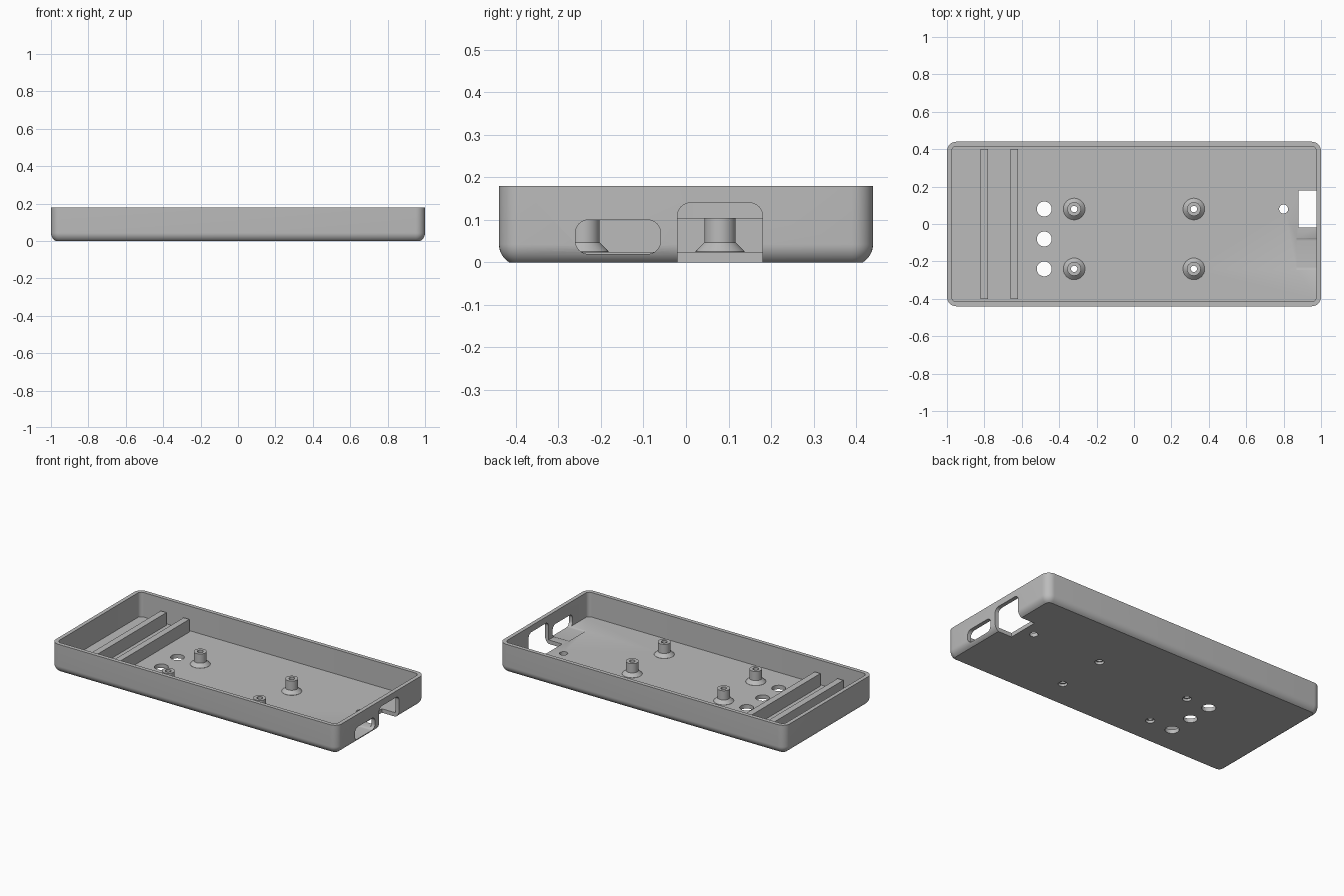
import bpy, bmesh, math
from mathutils import Matrix

if "Cube" in bpy.data.objects:
    bpy.data.objects.remove(bpy.data.objects["Cube"])

grey = bpy.data.materials.new("plastic grey")
grey.use_nodes = True
grey.diffuse_color = (0.5, 0.5, 0.5, 1)
grey.node_tree.nodes["Principled BSDF"].inputs["Base Color"].default_value = (0.5, 0.5, 0.5, 1)

WALL, FLOOR, HEIGHT = 0.025, 0.025, 0.18
HALF_X, HALF_Y, RADIUS = 1.0, 0.44, 0.05


def rounded_rect(hx, hy, r, steps=8):
    """Counter-clockwise outline of a rectangle with round corners."""
    pts = []
    for k, (sx, sy) in enumerate([(1, 1), (-1, 1), (-1, -1), (1, -1)]):
        for i in range(steps + 1):
            a = math.pi / 2 * (k + i / steps)
            pts.append((sx * (hx - r) + r * math.cos(a), sy * (hy - r) + r * math.sin(a)))
    return pts


def loft(name, sections, closed=False, matrix=Matrix()):
    """Skin equal-length rings of points; cap the ends or close the loop."""
    bm = bmesh.new()
    rings = [[bm.verts.new(p) for p in s] for s in sections]
    pairs = list(zip(rings, rings[1:])) + ([(rings[-1], rings[0])] if closed else [])
    for a, b in pairs:
        for i in range(len(a)):
            j = (i + 1) % len(a)
            bm.faces.new((a[i], a[j], b[j], b[i]))
    if not closed:
        bm.faces.new(rings[0][::-1])
        bm.faces.new(rings[-1])
    bmesh.ops.transform(bm, matrix=matrix, verts=bm.verts)
    bmesh.ops.recalc_face_normals(bm, faces=bm.faces)
    mesh = bpy.data.meshes.new(name)
    bm.to_mesh(mesh)
    bm.free()
    mesh.materials.append(grey)
    obj = bpy.data.objects.new(name, mesh)
    bpy.context.collection.objects.link(obj)
    return obj


def prism(name, outline, low, high, matrix=Matrix()):
    return loft(name, [[(x, y, z) for x, y in outline] for z in (low, high)], matrix=matrix)


def circle(r, n=32):
    return [(r * math.cos(2 * math.pi * i / n), r * math.sin(2 * math.pi * i / n)) for i in range(n)]


def activate(obj):
    bpy.ops.object.select_all(action='DESELECT')
    obj.select_set(True)
    bpy.context.view_layer.objects.active = obj


def cut(target, cutter):
    cutter.hide_render = True
    mod = target.modifiers.new("cut", 'BOOLEAN')
    mod.operation, mod.solver, mod.object = 'DIFFERENCE', 'EXACT', cutter
    activate(target)
    bpy.ops.object.modifier_apply(modifier=mod.name)
    bpy.data.objects.remove(cutter)


def smooth(obj):
    activate(obj)
    bpy.ops.object.shade_smooth_by_angle(angle=math.radians(30))


# Tray shell: rounded lower edge, straight wall, rim, hollow inside
sections = []
start, steps = 0.043, 7
for i in range(steps + 1):
    z = start * i / steps
    inset = RADIUS - math.sqrt(RADIUS ** 2 - (start - z) ** 2)
    outline = rounded_rect(HALF_X - inset, HALF_Y - inset, RADIUS - inset)
    sections.append([(x, y, z) for x, y in outline])
sections.append([(x, y, HEIGHT) for x, y in rounded_rect(HALF_X, HALF_Y, RADIUS)])
inner = rounded_rect(HALF_X - WALL, HALF_Y - WALL, RADIUS - WALL)
sections += [[(x, y, z) for x, y in inner] for z in (HEIGHT, FLOOR)]
tray = loft("tray_shell", sections)

# Rounded connector slot in the right end, grazing the floor
along_x = Matrix(((0, 0, 1, 0), (1, 0, 0, 0), (0, 1, 0, 0), (0, 0, 0, 1)))
slot = rounded_rect(0.1, 0.04, 0.03)
cut(tray, prism("slot_cutter", slot, 0.87, 1.1, Matrix.Translation((0, -0.16, 0.06)) @ along_x))

# Larger port beside it, open through the floor
port = rounded_rect(0.1, 0.12, 0.03)
cut(tray, prism("port_cutter", port, 0.88, 1.1, Matrix.Translation((0, 0.08, 0.02)) @ along_x))

# Floor holes: vents, indicator hole and screw holes
posts = [(x, y) for x in (-0.32, 0.32) for y in (-0.24, 0.08)]
holes = [(-0.48, y, 0.04) for y in (-0.24, -0.08, 0.08)] + [(0.8, 0.08, 0.024)]
holes += [(x, y, 0.026) for x, y in posts]
for x, y, r in holes:
    cut(tray, prism("hole_cutter", circle(r), -0.1, 0.1, Matrix.Translation((x, y, 0))))
smooth(tray)

# Hollow screw posts with flared feet
profile = [(0.017, 0.015), (0.026, 0.015), (0.026, 0.024), (0.058, 0.024),
           (0.058, 0.026), (0.037, 0.047), (0.037, 0.105), (0.017, 0.105)]
for x, y in posts:
    rings = [[(px, py, z) for px, py in circle(r)] for r, z in profile]
    smooth(loft("screw_post", rings, True, Matrix.Translation((x, y, 0))))

# Two cross ribs near the left end
for x in (-0.8, -0.64):
    bar = [(0.02, 0.4), (-0.02, 0.4), (-0.02, -0.4), (0.02, -0.4)]
    prism("cross_rib", bar, FLOOR - 0.005, 0.105, Matrix.Translation((x, 0, 0)))
